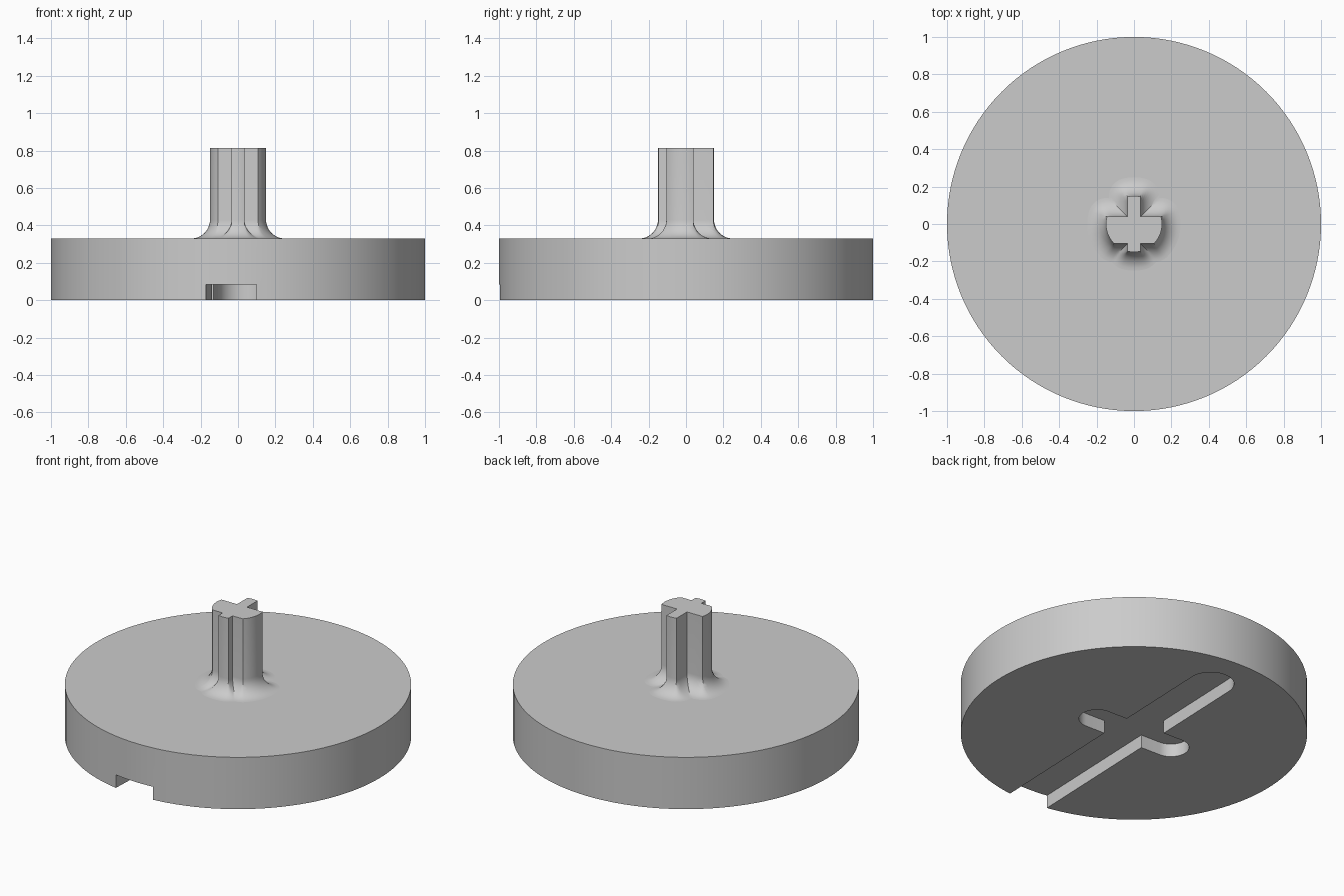
import bpy
import bmesh
from math import atan2, cos, sin, pi, radians
from mathutils import Matrix, Vector

if "Cube" in bpy.data.objects:
    bpy.data.objects.remove(bpy.data.objects["Cube"])

DISC_TOP, POST_TOP = 0.33, 0.815
POST_R, FILLET = 0.15, 0.1
ARM, BACK, FRONT = 0.035, 0.04, 0.105   # arm half width, notch wall distances
STEPS = 8                               # samples between neighbouring corners

grey = bpy.data.materials.new("light_grey")
grey.use_nodes = True
grey.diffuse_color = (0.6, 0.6, 0.6, 1)
grey.node_tree.nodes["Principled BSDF"].inputs["Base Color"].default_value = (0.6, 0.6, 0.6, 1)


def finish(name, bm):
    bmesh.ops.recalc_face_normals(bm, faces=bm.faces)
    mesh = bpy.data.meshes.new(name)
    bm.to_mesh(mesh)
    bm.free()
    ob = bpy.data.objects.new(name, mesh)
    bpy.context.collection.objects.link(ob)
    mesh.materials.append(grey)
    return ob


def activate(ob):
    bpy.ops.object.select_all(action='DESELECT')
    ob.select_set(True)
    bpy.context.view_layer.objects.active = ob


def prism(name, outline, z0, z1):
    bm = bmesh.new()
    face = bm.faces.new([bm.verts.new((x, y, z0)) for x, y in outline])
    top = bmesh.ops.extrude_face_region(bm, geom=[face])["geom"]
    verts = [v for v in top if isinstance(v, bmesh.types.BMVert)]
    bmesh.ops.translate(bm, verts=verts, vec=(0, 0, z1 - z0))
    return finish(name, bm)


def capsule(start, end, r, turn, n=20):
    """Outline of a slot along y with round ends, turned about z."""
    pts = [(r * cos(pi * i / n), end + r * sin(pi * i / n)) for i in range(n + 1)]
    pts += [(-x, start + end - y) for x, y in pts]
    rot = Matrix.Rotation(turn, 2)
    return [rot @ Vector(p) for p in pts]


# Disc with a long groove and a short cross slot underneath
circle = [(cos(2 * pi * i / 128), sin(2 * pi * i / 128)) for i in range(128)]
disc = prism("disc", circle, 0, DISC_TOP)
tilt = -0.036
activate(disc)
for name, outline in (("groove_cutter", capsule(-1.3, 0.72, 0.135, tilt)),
                      ("slot_cutter", capsule(-0.27, 0.27, 0.105, tilt + pi / 2))):
    cutter = prism(name, outline, -0.1, 0.083)
    cutter.hide_render = True
    mod = disc.modifiers.new(name, 'BOOLEAN')
    mod.operation, mod.solver, mod.object = 'DIFFERENCE', 'EXACT', cutter
    bpy.ops.object.modifier_apply(modifier=name)
    bpy.data.objects.remove(cutter)


# Notched post: corner directions for the outline grown by d
def ring_angles(d):
    half = (POST_R ** 2 - ARM ** 2) ** 0.5
    e = min(d, 0.04)
    right = [atan2(-FRONT, (POST_R ** 2 - FRONT ** 2) ** 0.5),
             atan2(BACK, (POST_R ** 2 - BACK ** 2) ** 0.5),
             atan2(BACK + d, ARM + d), atan2(half, ARM)]
    tip, valley = atan2(-half, ARM), atan2(-FRONT - e, ARM + e)
    keys = right + [pi - a for a in reversed(right)]
    keys += [pi - valley, pi - tip, tip + 2 * pi, valley + 2 * pi, right[0] + 2 * pi]
    return [a + (b - a) * i / STEPS for a, b in zip(keys, keys[1:]) for i in range(STEPS)]


def section_radius(a):
    c, s = max(abs(cos(a)), 1e-6), max(abs(sin(a)), 1e-6)
    wall = BACK if sin(a) > 0 else FRONT
    return max(min(POST_R, ARM / c), min(POST_R, wall / s))


section = [Vector((cos(a), sin(a))) * section_radius(a) for a in ring_angles(0)]
edges = [(a, b - a) for a, b in zip(section, section[1:] + section[:1])]


def distance(p):
    best = 9
    for a, e in edges:
        w = p - a
        t = min(1, max(0, w.dot(e) / e.length_squared))
        best = min(best, (w - e * t).length_squared)
    return best ** 0.5


def grown_ring(d):
    """Outline at distance d from the section, found along rays from the centre."""
    ring = []
    for a in ring_angles(d):
        ray, r = Vector((cos(a), sin(a))), 0.3
        for _ in range(30):
            step = distance(ray * r) - d
            r -= step
            if step < 1e-5:
                break
        ring.append(ray * r)
    return ring


layers = [(section, POST_TOP), (section, DISC_TOP + FILLET)]
for i in range(1, 11):
    t = pi / 2 * i / 10
    layers.append((grown_ring(FILLET * (1 - cos(t))), DISC_TOP + FILLET * (1 - sin(t))))
layers.append((layers[-1][0], DISC_TOP - 0.03))

bm = bmesh.new()
rings = [[bm.verts.new((p.x, p.y, z)) for p in pts] for pts, z in layers]
for up, low in zip(rings, rings[1:]):
    for i in range(len(up)):
        bm.faces.new((up[i - 1], low[i - 1], low[i], up[i]))
bm.faces.new(rings[0])
bm.faces.new(rings[-1])
post = finish("notched_post", bm)

for ob in (disc, post):
    activate(ob)
    bpy.ops.object.shade_smooth_by_angle(angle=radians(30))
